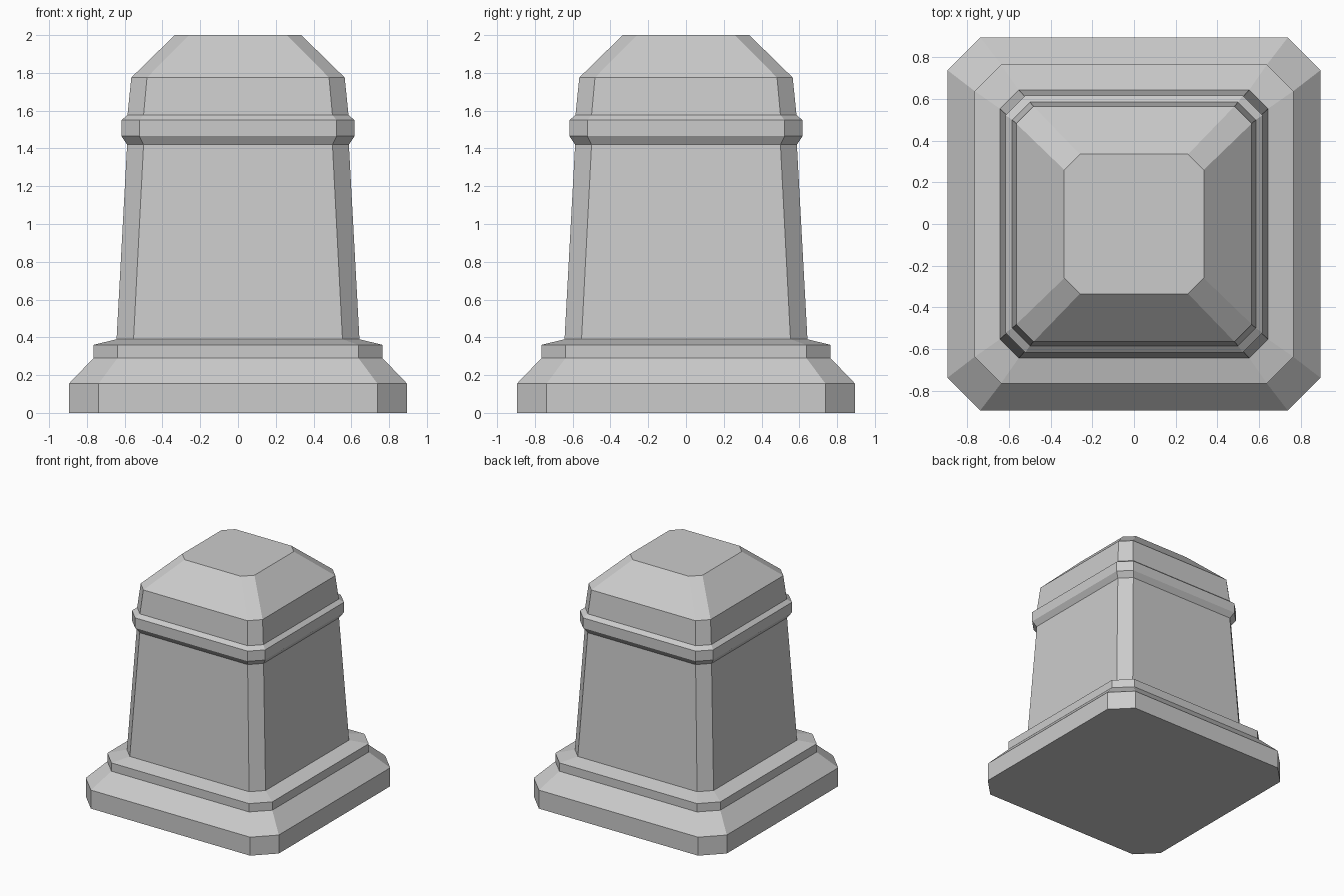
import bpy
import bmesh

cube = bpy.data.objects.get("Cube")
if cube:
    bpy.data.objects.remove(cube, do_unlink=True)

# Single stone colour
stone = bpy.data.materials.new("grey_stone")
stone.use_nodes = True
colour = (0.6, 0.6, 0.6, 1.0)
stone.diffuse_color = colour
stone.node_tree.nodes["Principled BSDF"].inputs["Base Color"].default_value = colour


def chamfered_square(bm, half, flat, z):
    """Ring of a square with cut corners, counter-clockwise from above."""
    corners = [(half, -flat), (half, flat)]
    ring = []
    for _ in range(4):
        ring += [bm.verts.new((x, y, z)) for x, y in corners]
        corners = [(-y, x) for x, y in corners]
    return ring


def loft(name, profile, cap_bottom=False, cap_top=False):
    """Stack chamfered squares given as (half width, flat half length, height)."""
    bm = bmesh.new()
    rings = [chamfered_square(bm, *level) for level in profile]
    for low, high in zip(rings, rings[1:]):
        for i in range(len(low)):
            j = (i + 1) % len(low)
            bm.faces.new((low[i], low[j], high[j], high[i]))
    if cap_bottom:
        bm.faces.new(rings[0][::-1])
    if cap_top:
        bm.faces.new(rings[-1])
    mesh = bpy.data.meshes.new(name)
    bm.to_mesh(mesh)
    bm.free()
    mesh.materials.append(stone)
    obj = bpy.data.objects.new(name, mesh)
    bpy.context.collection.objects.link(obj)
    return obj


# Levels shared by neighbouring parts
shaft_foot = (0.643, 0.553, 0.39)
shaft_head = (0.587, 0.5, 1.42)
collar_top = (0.585, 0.5, 1.577)

# Stepped plinth
loft("plinth", [(0.895, 0.738, 0), (0.895, 0.738, 0.155),
                (0.765, 0.638, 0.29), (0.765, 0.638, 0.36), shaft_foot],
     cap_bottom=True)

# Tapered shaft
loft("shaft", [shaft_foot, shaft_head])

# Moulded collar band
loft("collar", [shaft_head, (0.617, 0.522, 1.465),
                (0.617, 0.522, 1.55), collar_top])

# Sloped cap with flat top
loft("cap", [collar_top, (0.565, 0.482, 1.775), (0.335, 0.26, 2.0)],
     cap_top=True)
